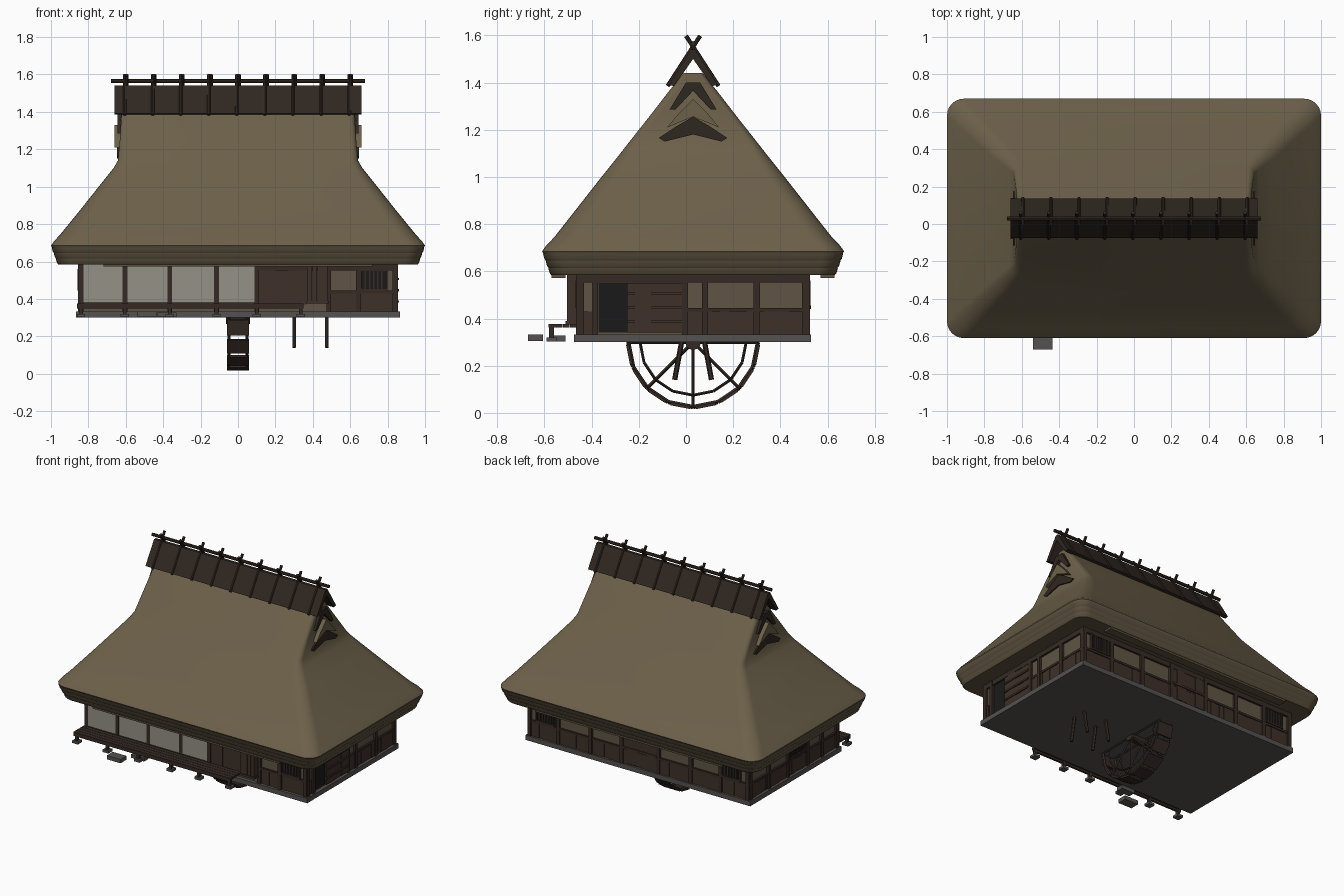
import bpy, bmesh, math, random
from mathutils import Vector, Matrix

if "Cube" in bpy.data.objects:
    bpy.data.objects.remove(bpy.data.objects["Cube"])
random.seed(4)
CY = 0.03                      # depth centre of the house


def mat(name, r, g, b):
    m = bpy.data.materials.new(name)
    m.diffuse_color = (r, g, b, 1)
    m.use_nodes = True
    m.node_tree.nodes["Principled BSDF"].inputs["Base Color"].default_value = m.diffuse_color
    return m


THATCH = mat("thatch", .15, .118, .068)
EAVE = mat("eave_thatch", .11, .085, .05)
WOOD = mat("dark_wood", .035, .023, .017)
BOARD = mat("boards", .048, .03, .022)
BARK = mat("ridge_bark", .028, .02, .015)
PLASTER = mat("plaster", .115, .09, .06)
PAPER = mat("paper", .3, .285, .24)
STONE = mat("stone", .09, .085, .08)
BLACK = mat("shadow", .01, .01, .011)


def finish(bm, name, m, smooth=None):
    bmesh.ops.recalc_face_normals(bm, faces=bm.faces)
    me = bpy.data.meshes.new(name)
    bm.to_mesh(me)
    bm.free()
    ob = bpy.data.objects.new(name, me)
    bpy.context.collection.objects.link(ob)
    me.materials.append(m)
    if smooth:
        bpy.context.view_layer.objects.active = ob
        ob.select_set(True)
        bpy.ops.object.shade_smooth_by_angle(angle=math.radians(smooth))
        ob.select_set(False)
    return ob


def box(bm, x0, x1, y0, y1, z0, z1):
    M = Matrix.Translation(((x0+x1)/2, (y0+y1)/2, (z0+z1)/2)) @ Matrix.Diagonal((abs(x1-x0), abs(y1-y0), abs(z1-z0), 1))
    bmesh.ops.create_cube(bm, size=1, matrix=M)


def pole(bm, a, b, r, n=8):
    a, b = Vector(a), Vector(b)
    M = Matrix.Translation((a+b)/2) @ (b-a).to_track_quat('Z', 'Y').to_matrix().to_4x4()
    bmesh.ops.create_cone(bm, cap_ends=True, segments=n, radius1=r, radius2=r, depth=(b-a).length, matrix=M)


def prism(bm, pts, x0, x1):
    """Extrude a (y, z) outline along x."""
    lo = [bm.verts.new((x0, CY+y, z)) for y, z in pts]
    hi = [bm.verts.new((x1, CY+y, z)) for y, z in pts]
    bm.faces.new(lo)
    bm.faces.new(hi)
    for i in range(len(pts)):
        j = (i+1) % len(pts)
        bm.faces.new((lo[i], lo[j], hi[j], hi[i]))


def loft(rings, name, m, smooth, n=6):
    """Stack rounded rectangles (z, half x, half y, corner radius)."""
    bm = bmesh.new()
    loops = []
    for z, hx, hy, r in rings:
        lp = []
        for q, (sx, sy) in enumerate(((1, 1), (-1, 1), (-1, -1), (1, -1))):
            for i in range(n+1):
                t = math.pi/2*(q+i/n)
                lp.append(bm.verts.new((sx*(hx-r)+r*math.cos(t), CY+sy*(hy-r)+r*math.sin(t), z)))
        loops.append(lp)
    for a, b in zip(loops, loops[1:]):
        for i in range(len(a)):
            j = (i+1) % len(a)
            bm.faces.new((a[i], a[j], b[j], b[i]))
    bm.faces.new(loops[0])
    bm.faces.new(loops[-1])
    return finish(bm, name, m, smooth)


# Thatched roof: hipped skirt running into steep gable ends
loft([(.67, .99, .63, .08), (.685, 1, .64, .09), (.71, .982, .622, .09), (.745, .95, .588, .09),
      (.88, .84, .482, .08), (1.0, .745, .388, .07), (1.10, .665, .308, .05), (1.14, .642, .277, .04),
      (1.25, .632, .19, .03), (1.36, .625, .105, .03), (1.44, .62, .04, .02)], "thatch_roof", THATCH, 35)
# Layered eave edge
for i in range(3):
    z = .585 + .03*i
    k = .968 + .011*i
    loft([(z, k-.006, k-.366, .08), (z+.008, k, k-.36, .08), (z+.03, k+.006, k-.354, .08)], f"eave_layer_{i+1}", EAVE, 35)
bm = bmesh.new()
for y in (CY-.57, CY+.57):
    box(bm, -.72, .72, y-.03, y+.03, .572, .59)
finish(bm, "lower_eave_strip", EAVE)

# Gable vents with thatch hood, both ends
vent, hood = bmesh.new(), bmesh.new()
for s in (1, -1):
    prism(vent, [(-.145, 1.165), (-.07, 1.215), (0, 1.255), (.07, 1.215), (.145, 1.165), (.12, 1.15), (0, 1.18), (-.12, 1.15)], s*.60, s*.648)
    prism(vent, [(-.10, 1.285), (-.03, 1.40), (.03, 1.40), (.10, 1.285), (.075, 1.285), (0, 1.365), (-.075, 1.285)], s*.60, s*.645)
    prism(hood, [(-.11, 1.21), (-.06, 1.27), (0, 1.33), (.06, 1.27), (.11, 1.21), (0, 1.255)], s*.60, s*.66)
finish(vent, "gable_vents", BARK)
finish(hood, "gable_hoods", THATCH)

# Ridge cover, ridge pole and crossed poles
bm = bmesh.new()
prism(bm, [(-.105, 1.39), (-.01, 1.54), (.01, 1.54), (.105, 1.39), (.08, 1.385), (0, 1.50), (-.08, 1.385)], -.66, .66)
finish(bm, "ridge_cover", BARK)
bm = bmesh.new()
pole(bm, (-.68, CY, 1.565), (.68, CY, 1.565), .011)
for i in range(9):
    x = -.6+.15*i
    for s in (1, -1):
        pole(bm, (x+s*.006, CY+s*.108, 1.385), (x+s*.006, CY-s*.03, 1.598), .009)
finish(bm, "ridge_poles", WOOD, 40)

# Plinth and wall core
bm = bmesh.new()
box(bm, -.865, .865, -.475, .53, .30, .333)
finish(bm, "plinth", STONE)
bm = bmesh.new()
box(bm, -.84, .84, -.45, .51, .33, .62)
finish(bm, "plaster_walls", PLASTER)


def on(bm, side, a0, a1, z0, z1, d):
    """Box lying on one wall: a along the wall, d outward."""
    if side == 'F': box(bm, a0, a1, -.45-d, -.44, z0, z1)
    if side == 'B': box(bm, a0, a1, .50, .51+d, z0, z1)
    if side == 'R': box(bm, .83, .84+d, a0, a1, z0, z1)
    if side == 'L': box(bm, -.84-d, -.83, a0, a1, z0, z1)


# Timber frame
bm = bmesh.new()
posts = {'F': [-.84, -.605, -.365, -.115, .10, .485, .645, .84],
         'B': [-.84, -.63, -.4, -.15, .13, .37, .62, .84],
         'R': [-.445, -.385, -.005, .08, .30, .505], 'L': [-.445, -.28, -.12, .09, .30, .505]}
span = {'F': (-.855, .855), 'B': (-.855, .855), 'R': (-.46, .52), 'L': (-.46, .52)}
for s, ps in posts.items():
    for p in ps:
        on(bm, s, p-.013, p+.013, .33, .6, .016)
    on(bm, s, *span[s], .552, .6, .014)
on(bm, 'F', .48, .85, .43, .445, .012)
for s in 'BL':
    on(bm, s, *span[s], .43, .445, .012)
on(bm, 'R', .0, .52, .43, .445, .012)
finish(bm, "timber_frame", WOOD)

# Vertical boarding
bm = bmesh.new()


def boards(side, a, b, z0, z1, d=.005, w=.036):
    n = max(1, round((b-a)/w))
    w = (b-a)/n
    for i in range(n):
        on(bm, side, a+i*w, a+(i+1)*w, z0, z1, d+random.choice((0, .002, .004)))


boards('F', .49, .84, .33, .43)
boards('F', .10, .37, .37, .56)
boards('B', -.84, .84, .33, .43)
boards('L', -.45, .51, .33, .43)
boards('R', .0, .51, .33, .43)
boards('R', -.45, -.38, .33, .43)
boards('B', -.14, .12, .34, .552, .011)
boards('R', -.25, -.015, .34, .55, .012)
for z in (.38, .44, .50):
    on(bm, 'R', -.25, -.015, z, z+.012, .022)
on(bm, 'B', -.14, .12, .44, .455, .02)
finish(bm, "wall_boards", BOARD)

# Shutter box on the front
bm = bmesh.new()
for i in range(4):
    box(bm, .37+.0275*i, .396+.0275*i, -.505, -.45, .375, .6)
box(bm, .365, .483, -.51, -.45, .375, .39)
finish(bm, "shutter_box", BOARD)

# Dark openings and window bars
bm, bars = bmesh.new(), bmesh.new()
on(bm, 'R', -.37, -.25, .34, .55, .003)
for s, a, b in (('F', .66, .79), ('B', .655, .78), ('B', -.775, -.645), ('L', -.105, .075)):
    on(bm, s, a, b, .455, .55, .008)
    on(bars, s, a-.01, b+.01, .445, .458, .018)
    for e in (a-.01, b):
        on(bars, s, e, e+.01, .45, .56, .018)
    for i in range(1, 6):
        c = a+(b-a)*i/6
        on(bars, s, c-.004, c+.004, .455, .555, .014)
finish(bm, "dark_openings", BLACK)
finish(bars, "window_bars", WOOD)

# Paper sliding screens
bm = bmesh.new()
for a, b in ((-.83, -.615), (-.595, -.375), (-.355, -.125), (-.105, .095)):
    on(bm, 'F', a, b, .38, .6, .015)
finish(bm, "paper_screens", PAPER)

# Veranda with legs, foot stones and step stones
bm, st = bmesh.new(), bmesh.new()
for i in range(4):
    y = -.582+.03*i
    box(bm, -.86, .35, y, y+.028, .362, .376)
box(bm, -.86, .35, -.58, -.565, .348, .364)
for x in (-.84, -.605, -.365, -.115, .10, .335):
    box(bm, x-.01, x+.01, -.58, -.56, .315, .365)
    box(st, x-.022, x+.022, -.592, -.548, .303, .32)
finish(bm, "veranda", WOOD)
box(st, -.54, -.435, -.67, -.605, .305, .332)
box(st, -.43, -.33, -.56, -.51, .303, .328)
finish(st, "step_stones", STONE)

# Water wheel: two 16-sided rims, spokes, paddles, hub
bm = bmesh.new()
WZ = .30


def wp(x, r, k):
    t = math.pi/8*k
    return Vector((x, CY+r*math.sin(t), WZ-r*math.cos(t)))


for k in range(16):
    for x in (-.048, .048):
        pole(bm, wp(x, .275, k), wp(x, .275, k+1), .009, 4)
        pole(bm, wp(x, .225, k), wp(x, .225, k+1), .006, 4)
        if k % 2 == 0:
            pole(bm, wp(x, .02, k), wp(x, .28, k), .007, 4)
    c = wp(0, .275, k+.5)      # paddle board between the rims
    M = Matrix.Translation(c) @ Matrix.Rotation(math.pi/8*(k+.5), 4, 'X') @ Matrix.Diagonal((.115, .085, .012, 1))
    bmesh.ops.create_cube(bm, size=1, matrix=M)
pole(bm, (-.065, CY, WZ), (.065, CY, WZ), .033, 12)
pole(bm, (-.1, CY, WZ+.016), (.5, CY, WZ+.016), .013, 8)
finish(bm, "water_wheel", WOOD)
# Splayed axle supports
bm = bmesh.new()
for x in (.30, .475):
    for s in (1, -1):
        pole(bm, (x, CY+s*.045, .32), (x, CY+s*.078, .14), .011, 6)
finish(bm, "axle_supports", WOOD)
